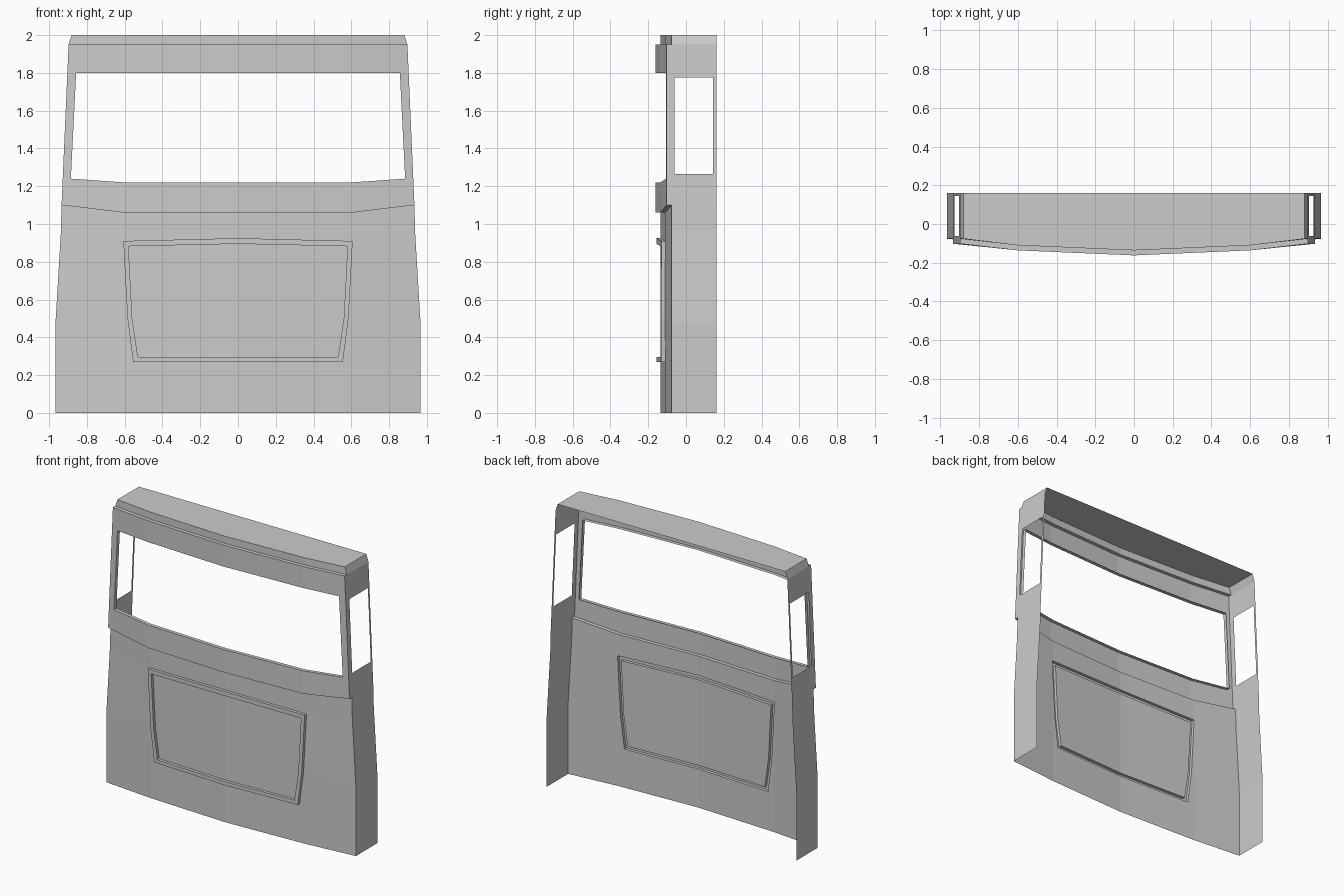
import bpy, bmesh

if "Cube" in bpy.data.objects:
    bpy.data.objects.remove(bpy.data.objects["Cube"])

# Half-width of the cab at each height, and depth of the bowed front
EDGE = [(0, .966), (.48, .966), (.95, .938), (1.1, .934), (1.95, .897), (2, .88)]
BOW, MID, SIDE, BACK = -.136, -.110, -.076, .161
RAISE = .026


def lerp(a, b, t):
    return a + (b - a) * t


def edge(z):
    for (z0, x0), (z1, x1) in zip(EDGE, EDGE[1:]):
        if z <= z1:
            return lerp(x0, x1, (z - z0) / (z1 - z0))
    return EDGE[-1][1]


def front_y(x, z):
    if x <= .6:
        return lerp(BOW, MID, x / .6)
    return lerp(MID, SIDE, (x - .6) / (edge(z) - .6))


def make(name, faces, bowed=True):
    """Right half from polygons, mirrored. Bowed points are (x, raise, z)."""
    bm = bmesh.new()
    for f in faces:
        bm.faces.new([bm.verts.new(p) for p in f])
    bmesh.ops.remove_doubles(bm, verts=bm.verts, dist=1e-4)
    if bowed:
        bmesh.ops.bisect_plane(bm, geom=bm.verts[:] + bm.edges[:] + bm.faces[:],
                               plane_co=(.6, 0, 0), plane_no=(1, 0, 0), dist=1e-4)
        for v in bm.verts:
            v.co.y = front_y(v.co.x, v.co.z) - v.co.y
    bmesh.ops.recalc_face_normals(bm, faces=bm.faces)
    me = bpy.data.meshes.new(name)
    bm.to_mesh(me)
    bm.free()
    ob = bpy.data.objects.new(name, me)
    bpy.context.collection.objects.link(ob)
    m = ob.modifiers.new("mirror", 'MIRROR')
    m.use_clip = True
    return ob


def flat(pts, d=0):
    return [(x, d, z) for x, z in pts]


def strip(a, da, b, db):
    """Quads between two outlines at two raised levels."""
    return [[(*a[i][:1], da, a[i][1]), (a[i + 1][0], da, a[i + 1][1]),
             (b[i + 1][0], db, b[i + 1][1]), (b[i][0], db, b[i][1])]
            for i in range(len(a) - 1)]


def raised_frame(name, outer, inner, d):
    return make(name, strip(outer, 0, outer, d) + strip(outer, d, inner, d)
                + strip(inner, d, inner, 0))


# Lower front panel around the hatch
w = edge(0)
hatch_out = [(0, .925), (.607, .91), (.585, .5), (.555, .27), (0, .27)]
hatch_in = [(0, .895), (.58, .882), (.56, .5), (.53, .295), (0, .295)]
make("lower_front_panel", [
    flat([(0, .925), (.607, .91), (.938, .95), (.934, 1.1), (.6, 1.06), (0, 1.06)]),
    flat([(.607, .91), (.585, .5), (w, .48), (.938, .95)]),
    flat([(.585, .5), (.555, .27), (w, 0), (w, .48)]),
    flat([(0, .27), (.555, .27), (w, 0), (0, 0)])])

# Hatch panel and its raised border
make("hatch_panel", [flat(hatch_in)])
raised_frame("hatch_border", hatch_out, hatch_in, .021)

# Raised windscreen surround
raised_frame("windscreen_surround",
             [(0, 1.95), (.897, 1.95), (.934, 1.1), (.6, 1.06), (0, 1.06)],
             [(0, 1.8), (.857, 1.8), (.885, 1.24), (.6, 1.22), (0, 1.22)], RAISE)

# Strip above the surround
make("header_strip", [flat([(0, 2), (.88, 2), (.897, 1.95), (0, 1.95)])])

# Roof
make("roof", [[(0, BOW, 2), (.6, MID, 2), (.6, BACK, 2), (0, BACK, 2)],
              [(.6, MID, 2), (.88, SIDE, 2), (.88, BACK, 2), (.6, BACK, 2)]], False)

# Side walls with a window opening
ys = [SIDE, -.061, .144, BACK]
zs = [0, .48, .95, 1.1, 1.265, 1.775, 1.95, 2]
make("side_wall", [
    [(edge(z0), y0, z0), (edge(z0), y1, z0), (edge(z1), y1, z1), (edge(z1), y0, z1)]
    for z0, z1 in zip(zs, zs[1:]) for y0, y1 in zip(ys, ys[1:])
    if not (z0 == 1.265 and y0 == -.061)], False)
